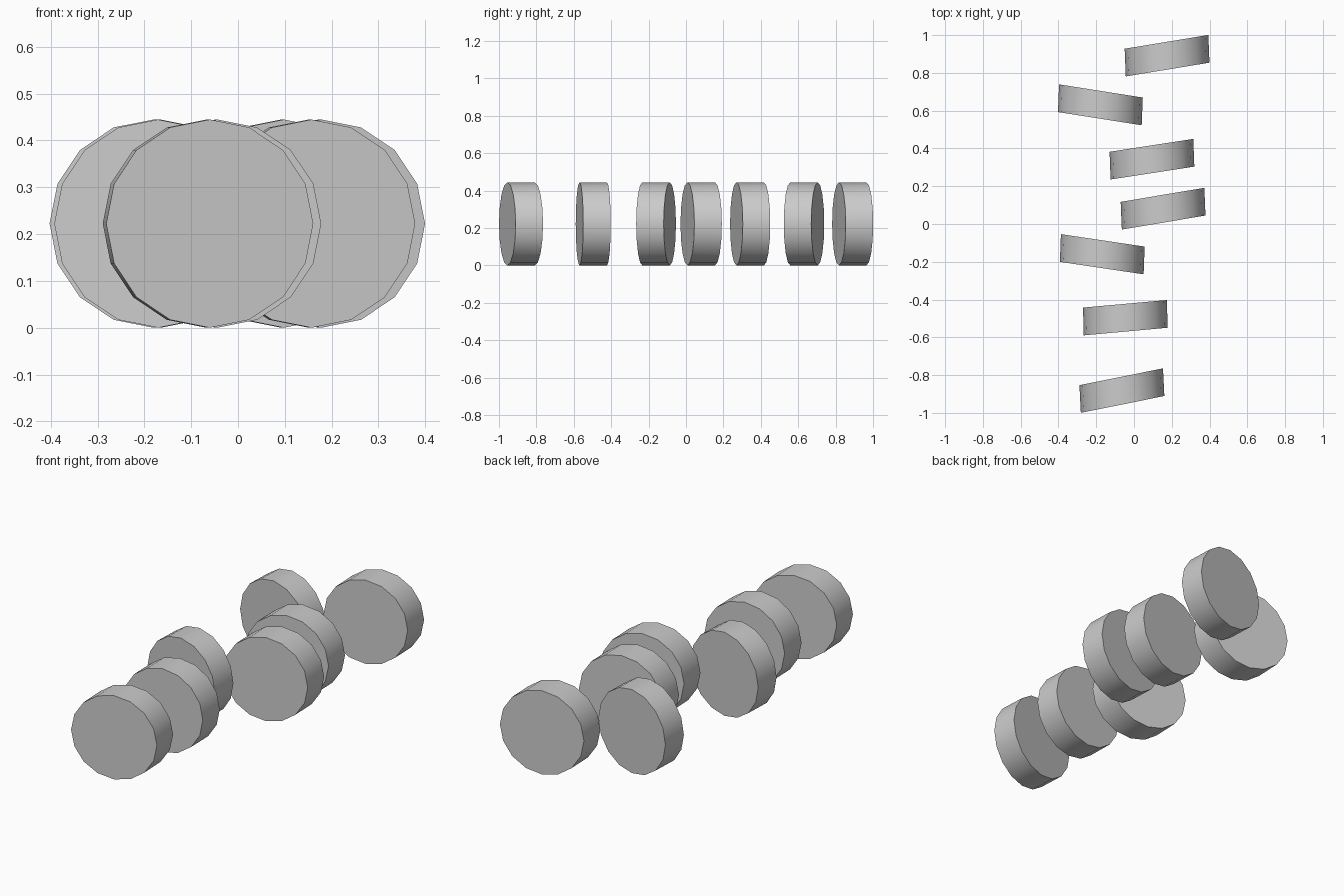
import bpy, bmesh, math
from mathutils import Matrix

if "Cube" in bpy.data.objects:
    bpy.data.objects.remove(bpy.data.objects["Cube"])

RADIUS = 0.2223
THICK = 0.0735
STRETCH_Y = 2.0      # the whole row is stretched along its length

# x, y, turn about z in degrees
DISCS = [
    (-0.064, -0.882, 5.75),
    (-0.046, -0.496, 2.6),
    (-0.168, -0.160, -4.25),
    (0.154, 0.081, 4.8),
    (0.095, 0.343, 4.4),
    (-0.178, 0.631, -4.5),
    (0.175, 0.891, 4.7),
]


def make_disc(name, x, y, turn):
    """Upright 16-sided disc, turned and then stretched along y."""
    bm = bmesh.new()
    bmesh.ops.create_cone(bm, cap_ends=True, segments=16,
                          radius1=RADIUS, radius2=RADIUS, depth=THICK)
    bm.transform(Matrix.Diagonal((1, STRETCH_Y, 1, 1))
                 @ Matrix.Rotation(math.radians(turn), 4, 'Z')
                 @ Matrix.Rotation(math.radians(90), 4, 'X'))
    # smooth rim, flat caps with sharp borders
    for f in bm.faces:
        f.smooth = len(f.verts) == 4
    for e in bm.edges:
        e.smooth = all(f.smooth for f in e.link_faces)
    mesh = bpy.data.meshes.new(name)
    bm.to_mesh(mesh)
    bm.free()
    obj = bpy.data.objects.new(name, mesh)
    obj.location = (x, y, RADIUS)
    bpy.context.collection.objects.link(obj)


# row of seven standing discs
for i, (x, y, turn) in enumerate(DISCS, 1):
    make_disc(f"disc_{i}", x, y, turn)
